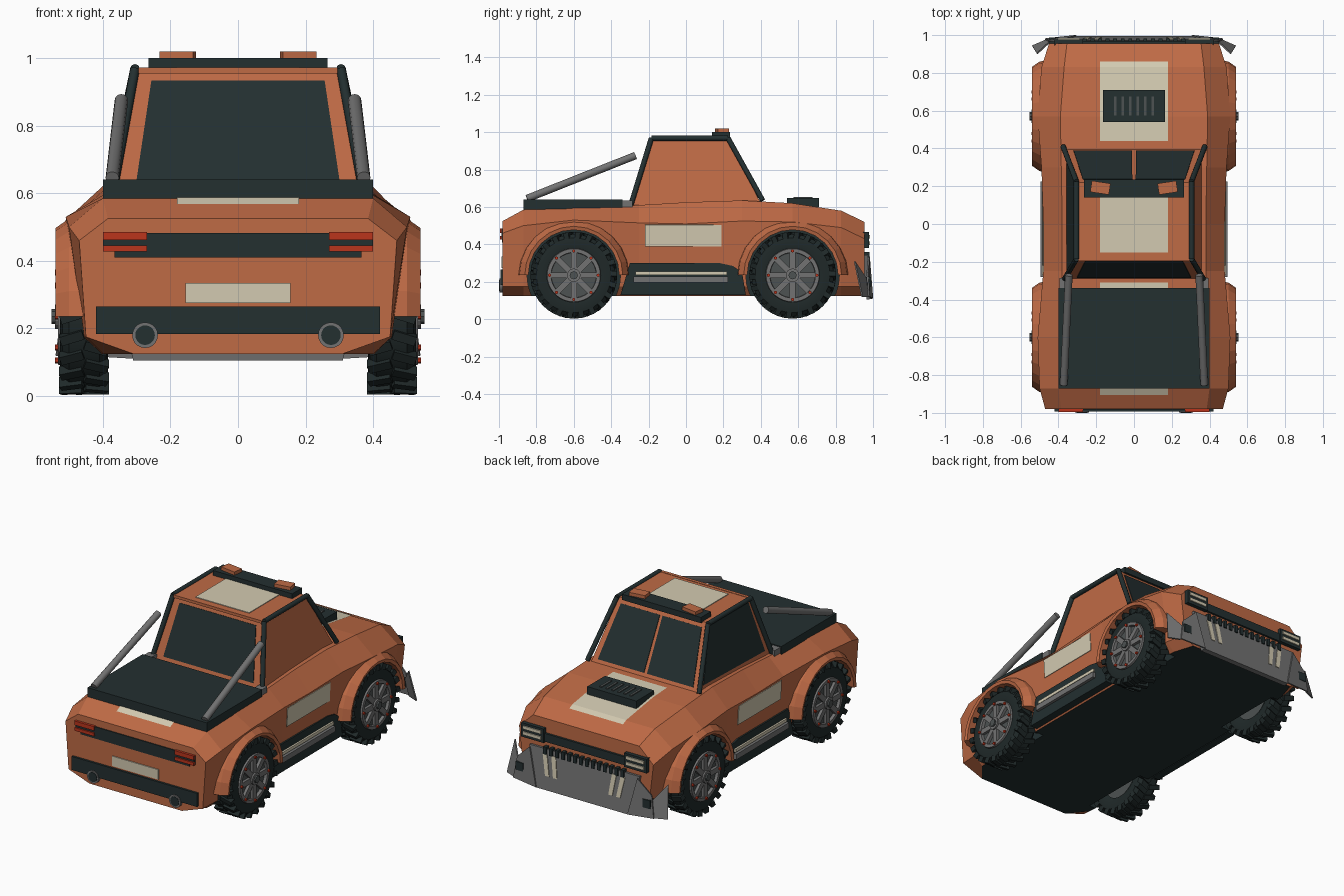
import bpy, bmesh, math
from mathutils import Vector, Matrix

if "Cube" in bpy.data.objects:
    bpy.data.objects.remove(bpy.data.objects["Cube"])


def material(name, rgb):
    m = bpy.data.materials.new(name)
    m.use_nodes = True
    m.diffuse_color = (*rgb, 1)
    m.node_tree.nodes["Principled BSDF"].inputs["Base Color"].default_value = (*rgb, 1)
    return m


ORANGE = material("orange paint", (0.52, 0.145, 0.06))
DARK = material("dark trim", (0.017, 0.029, 0.03))
TYRE = material("tyre rubber", (0.014, 0.022, 0.022))
CREAM = material("cream", (0.65, 0.59, 0.44))
GREY = material("grey metal", (0.17, 0.17, 0.17))
SLATE = material("dark grey metal", (0.075, 0.085, 0.085))
RED = material("red", (0.5, 0.035, 0.012))


# ---- helpers: each adds geometry to a bmesh and colours the new faces
def paint(bm, mi):
    for f in bm.faces:
        if not f.tag:
            f.material_index, f.tag = mi, True


def block(bm, lo, hi, mi=0, turn=Matrix()):
    lo, hi = Vector(lo), Vector(hi)
    m = turn @ Matrix.Translation((lo + hi) / 2) @ Matrix.Diagonal((*(hi - lo), 1))
    bmesh.ops.create_cube(bm, size=1, matrix=m)
    paint(bm, mi)


def rod(bm, p, q, r, mi=0, seg=12):
    p, q = Vector(p), Vector(q)
    m = Matrix.Translation((p + q) / 2) @ (q - p).to_track_quat("Z", "Y").to_matrix().to_4x4()
    bmesh.ops.create_cone(bm, cap_ends=True, segments=seg, radius1=r, radius2=r,
                          depth=(q - p).length, matrix=m)
    paint(bm, mi)


def skin(bm, rows, closed=False):
    """Quads between successive rows of points."""
    vs = [[bm.verts.new(p) for p in row] for row in rows]
    for a, b in zip(vs, vs[1:]):
        n = len(a)
        for i in range(n if closed else n - 1):
            bm.faces.new((a[i], a[(i + 1) % n], b[(i + 1) % n], b[i]))
    return vs


def finish(bm, name, *mats, mirror=False, smooth=False, at=(0, 0, 0), fix=True):
    if fix:
        bmesh.ops.recalc_face_normals(bm, faces=bm.faces)
    me = bpy.data.meshes.new(name)
    bm.to_mesh(me)
    bm.free()
    for m in mats:
        me.materials.append(m)
    ob = bpy.data.objects.new(name, me)
    ob.location = at
    bpy.context.collection.objects.link(ob)
    bpy.ops.object.select_all(action="DESELECT")
    ob.select_set(True)
    bpy.context.view_layer.objects.active = ob
    if smooth:
        bpy.ops.object.shade_smooth_by_angle(angle=math.radians(35))
    if mirror:
        ob.modifiers.new("Mirror", "MIRROR")
    return ob


def box(name, lo, hi, mat, mirror=False):
    bm = bmesh.new()
    block(bm, lo, hi)
    return finish(bm, name, mat, mirror=mirror)


def tube(name, pts, r, mat):
    bm = bmesh.new()
    for p, q in zip(pts, pts[1:]):
        rod(bm, p, q, r)
    return finish(bm, name, mat, mirror=True, smooth=True)


def panel(name, corners, span, mat, mirror=False, lift=0.004):
    """Thin plate on a quad (corners counter-clockwise from outside); span = u0, u1, v0, v1."""
    a, b, c, d = map(Vector, corners)
    n = (b - a).cross(d - a).normalized() * lift
    at = lambda u, v: a.lerp(b, u).lerp(d.lerp(c, u), v)
    u0, u1, v0, v1 = span
    quad = [at(u0, v0), at(u1, v0), at(u1, v1), at(u0, v1)]
    bm = bmesh.new()
    lower, upper = skin(bm, [quad, [p + n for p in quad]], closed=True)
    bm.faces.new(lower)
    bm.faces.new(upper)
    return finish(bm, name, mat, mirror=mirror)


# ---- body: lofted sections (y, floor x, sill x, shoulder x, shoulder z, top x, top z)
SECTIONS = [(-.98, .31, .45, .47, .46, .385, .525), (-.87, .40, .455, .50, .50, .40, .585),
            (-.60, .42, .46, .51, .53, .39, .60), (-.25, .42, .46, .48, .515, .38, .61),
            (.0, .42, .46, .48, .51, .38, .625), (.30, .42, .46, .49, .525, .385, .635),
            (.57, .42, .46, .51, .52, .39, .62), (.83, .40, .45, .49, .49, .37, .58),
            (.955, .36, .42, .45, .43, .355, .52)]
WHEELS = {"rear": -.6, "front": .57}
AXLE = .235


def top_z(y):
    for a, b in zip(SECTIONS, SECTIONS[1:]):
        if a[0] <= y <= b[0]:
            return a[6] + (b[6] - a[6]) * (y - a[0]) / (b[0] - a[0])


bm = bmesh.new()
rows = []
for y, xf, xl, xs, zs, xt, zt in SECTIONS:
    half = [(xf, .125), (xl, .175), (xs, zs), (xt, zt)]
    rows.append([(x, y, z) for x, z in half] + [(-x, y, z) for x, z in reversed(half)])
loft = skin(bm, rows, closed=True)
bm.faces.new(loft[0])
bm.faces.new(loft[-1])
bm.normal_update()
for f in bm.faces:
    if all(v.co.z < .13 for v in f.verts):
        f.material_index = 1
body = finish(bm, "body", ORANGE, DARK)

# wheel wells cut from the body
bm = bmesh.new()
for y in WHEELS.values():
    for s in (-1, 1):
        rod(bm, (s * .36, y, AXLE), (s * .7, y, AXLE), .25, 1, 32)
cutter = finish(bm, "wheel_well_cutter", ORANGE, DARK)
cutter.hide_render = True
cut = body.modifiers.new("Wells", "BOOLEAN")
cut.object, cut.solver = cutter, "EXACT"
bpy.context.view_layer.objects.active = body
bpy.ops.object.modifier_apply(modifier=cut.name)
bpy.data.objects.remove(cutter)

# ---- arch flares and wheels
for end, y in WHEELS.items():
    bm = bmesh.new()
    arc = [math.pi * i / 12 for i in range(13)]
    profile = [(.40, .243), (.535, .243), (.54, .262), (.50, .29), (.40, .305)]
    ring = skin(bm, [[(x, r * math.cos(a), r * math.sin(a)) for x, r in profile] for a in arc], True)
    bm.faces.new(ring[0])
    bm.faces.new(ring[-1])
    finish(bm, end + "_arch_flares", ORANGE, mirror=True, at=(0, y, AXLE))

    # tyre: turned profile with two rows of slanted tread blocks
    bm = bmesh.new()
    tyre = [(.40, .13), (.385, .16), (.39, .20), (.41, .22), (.50, .22), (.52, .20), (.527, .16), (.52, .135)]
    turn = [2 * math.pi * i / 36 for i in range(37)]
    skin(bm, [[(x, r * math.cos(a), r * math.sin(a)) for x, r in tyre] for a in turn])
    bmesh.ops.remove_doubles(bm, verts=bm.verts, dist=1e-5)
    for i in range(22):
        for x, slant, shift in ((.42, .3, 0), (.492, -.3, .5)):
            m = (Matrix.Rotation(2 * math.pi * (i + shift) / 22, 4, "X")
                 @ Matrix.Translation((x, 0, .218)) @ Matrix.Rotation(slant, 4, "Z"))
            block(bm, (-.035, -.014, -.02), (.035, .014, .013), 0, m)
    finish(bm, end + "_tyres", TYRE, mirror=True, smooth=True, at=(0, y, AXLE))

    # rim: dish, outer ring, eight spokes, hub and red bolts
    bm = bmesh.new()
    rod(bm, (.41, 0, 0), (.515, 0, 0), .137, 1, 32)
    lip = [(.515, .12), (.533, .122), (.533, .142), (.515, .146)]
    skin(bm, [[(x, r * math.cos(a), r * math.sin(a)) for x, r in lip] for a in turn])
    paint(bm, 0)
    for i in range(8):
        m = Matrix.Rotation(math.pi * i / 4, 4, "X")
        block(bm, (.51, -.016, .02), (.532, .016, .125), 0, m)
        a = m @ Vector((.53, 0, .13))
        rod(bm, a, a + Vector((.012, 0, 0)), .009, 2, 6)
    rod(bm, (.51, 0, 0), (.542, 0, 0), .036, 0, 16)
    rod(bm, (.54, 0, 0), (.552, 0, 0), .022, 1, 8)
    finish(bm, end + "_rims", GREY, SLATE, RED, mirror=True, at=(0, y, AXLE))

# ---- cabin with glass
T, B = .295, .36
LR, RR = Vector((B, -.29, .60)), Vector((-B, -.29, .60))
LF, RF = Vector((B, .40, .62)), Vector((-B, .40, .62))
tLR, tRR, tLF, tRF = (Vector((s * T, y, .97)) for y in (-.18, .22) for s in (1, -1))
bm = bmesh.new()
base, roof = skin(bm, [[LR, LF, RF, RR], [tLR, tLF, tRF, tRR]], closed=True)
bm.faces.new(base)
bm.faces.new(roof)
finish(bm, "cabin", ORANGE)
panel("rear_window", (RR, LR, tLR, tRR), (.075, .925, .08, .9), DARK)
windscreen = (LF, RF, tRF, tLF)
panel("windscreen_left", windscreen, (.05, .485, .08, .92), DARK)
panel("windscreen_right", windscreen, (.515, .95, .08, .92), DARK)
panel("right_side_window", (RF, RR, tRR, tRF), (.06, .95, .1, .94), DARK)
panel("roof_stripe", ((-.18, -.15, .97), (.18, -.15, .97), (.18, .15, .97), (-.18, .15, .97)),
      (0, 1, 0, 1), CREAM)
tube("pillar_bars", [(.375, .41, .635), (.305, .225, .968), (.305, -.185, .968), (.37, -.295, .61)], .014, DARK)
box("roof_rear_edge", (-T, -.195, .955), (T, -.175, .972), ORANGE)
box("roof_light_bar", (-.265, .14, .965), (.265, .235, 1.0), DARK)
bm = bmesh.new()
block(bm, (-.05, -.03, 0), (.05, .03, .022), 0,
      Matrix.Translation((.178, .192, .998)) @ Matrix.Rotation(.15, 4, "Z"))
finish(bm, "roof_lights", ORANGE, mirror=True)


# ---- centre stripes following the body top
def stripe(name, ys):
    bm = bmesh.new()
    skin(bm, [[(x, y, top_z(y) + .003) for x in (-.18, .18)] for y in ys])
    finish(bm, name, CREAM)


stripe("hood_stripe", (.44, .57, .83, .86))
stripe("tail_stripe", (-.905, -.87, -.6, -.31))
box("hood_scoop", (-.165, .54, .60), (.165, .71, .648), DARK)
bm = bmesh.new()
for i in range(6):
    x = -.1 + .04 * i
    block(bm, (x - .007, .575, .64), (x + .007, .675, .653))
finish(bm, "scoop_slats", SLATE)

# ---- bed cover and support bars
box("bed_cover", (-.40, -.87, .575), (.40, -.34, .64), DARK)
tube("bed_bars", [(.345, -.27, .875), (.372, -.85, .645)], .02, GREY)
box("bar_mounts", (.345, -.345, .60), (.395, -.285, .635), GREY, True)

# ---- sides
door = ((.478, -.22, .39), (.478, .19, .39), (.484, .19, .505), (.484, -.22, .505))
panel("door_plates", door, (0, 1, 0, 1), CREAM, True)
bm = bmesh.new()
outline = [(-.35, .13), (.32, .13), (.30, .25), (.25, .285), (.18, .30), (-.30, .30)]
inner, outer = skin(bm, [[(x, y, z) for y, z in outline] for x in (.43, .477)], closed=True)
bm.faces.new(inner)
bm.faces.new(outer)
finish(bm, "side_skirts", DARK, mirror=True)
box("side_steps", (.46, -.28, .195), (.495, .225, .228), GREY, True)
box("step_strips", (.46, -.27, .236), (.488, .22, .255), CREAM, True)

# ---- tail
box("tail_panel_upper", (-.40, -.986, .43), (.40, -.95, .482), DARK)
box("tail_panel_lower", (-.365, -.985, .41), (.365, -.95, .44), DARK)
box("tail_lights_upper", (.27, -.995, .461), (.40, -.95, .486), RED, True)
box("tail_lights_lower", (.27, -.995, .427), (.40, -.95, .446), RED, True)
box("number_plate", (-.155, -.986, .275), (.155, -.975, .335), CREAM)
box("rear_bumper", (-.42, -.993, .183), (.42, -.91, .265), DARK)
bm = bmesh.new()
rod(bm, (.275, -.93, .18), (.275, -.998, .18), .038, 0, 20)
rod(bm, (.275, -.95, .18), (.275, -1.0, .18), .029, 1, 20)
finish(bm, "exhausts", GREY, DARK, mirror=True)

# ---- nose
box("grille_band", (-.38, .93, .385), (.38, .968, .435), DARK)
box("headlight_housings", (.27, .92, .38), (.42, .978, .465), DARK, True)
bm = bmesh.new()
for z in (.397, .432):
    block(bm, (.285, .96, z), (.405, .985, z + .019))
finish(bm, "headlight_strips", CREAM, mirror=True)
skid = ((.37, .972, .345), (.31, .995, .108), (-.31, .995, .108), (-.37, .972, .345))
skid = (skid[1], skid[2], skid[3], skid[0])
panel("skid_plate", skid, (0, 1, 0, 1), GREY, lift=-.03)
for i, u in enumerate((.12, .2, .76, .84)):
    panel("skid_strip_%d" % i, skid, (u, u + .04, .35, .88), CREAM)
bm = bmesh.new()
for i in range(14):
    x = -.26 + .04 * i
    block(bm, (x - .01, .955, .315), (x + .01, .982, .36))
finish(bm, "skid_vents", DARK)
bm = bmesh.new()
for pts in (((.36, .975, .335), (.305, .993, .11), (.47, .975, .12), (.45, .965, .25)),
            ((.45, .965, .22), (.47, .975, .12), (.54, .945, .12), (.515, .905, .31))):
    bm.faces.new([bm.verts.new(p) for p in pts])
wings = finish(bm, "corner_wings", GREY, mirror=True)
wings.modifiers.new("Thickness", "SOLIDIFY").thickness = .008
box("fog_lights", (.40, .95, .175), (.45, .988, .225), DARK, True)
